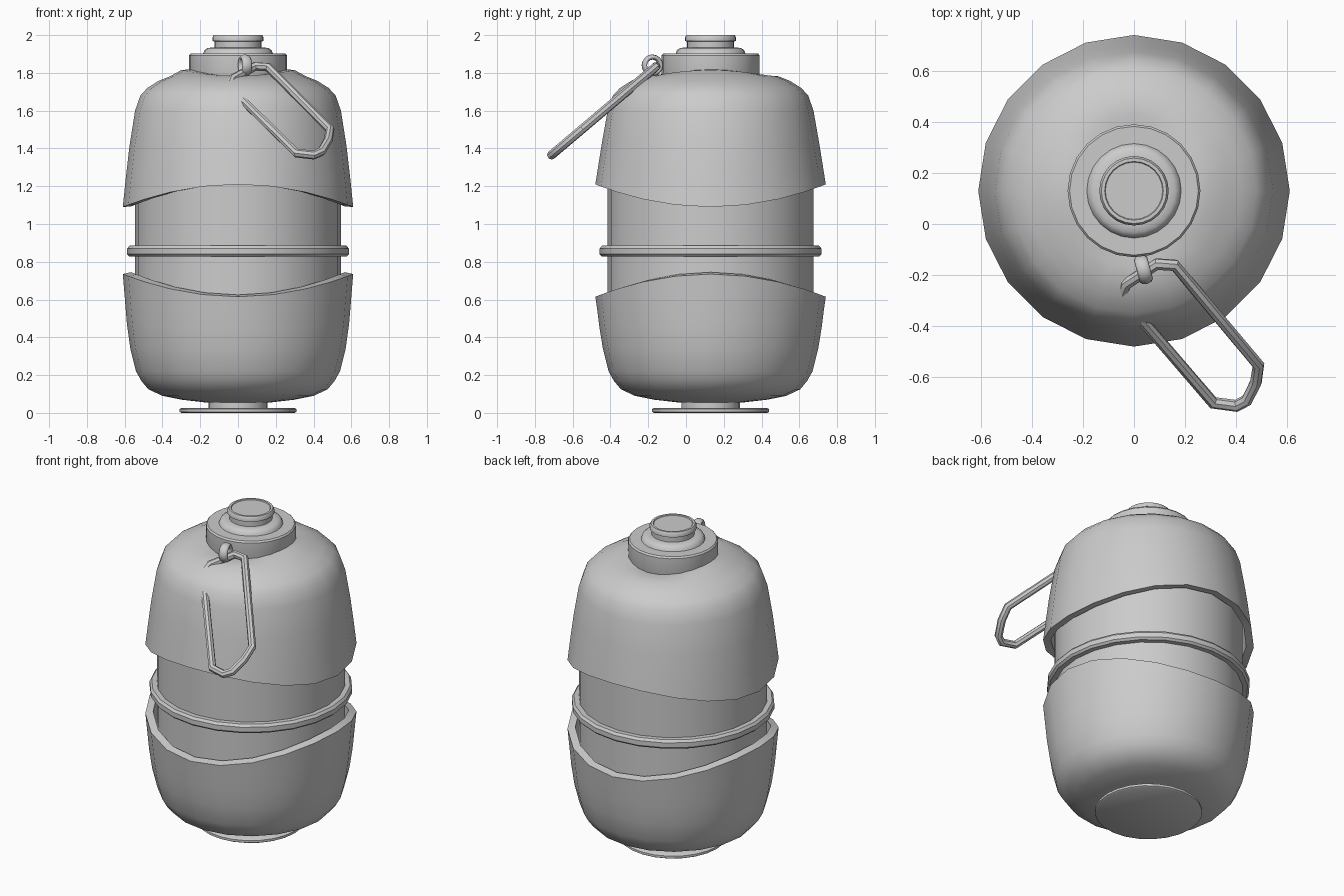
import bpy, bmesh, math
from mathutils import Vector

if "Cube" in bpy.data.objects:
    bpy.data.objects.remove(bpy.data.objects["Cube"])

CY = 0.13  # body axis sits slightly behind the origin


def smooth(ob, angle=38):
    bpy.ops.object.select_all(action='DESELECT')
    ob.select_set(True)
    bpy.context.view_layer.objects.active = ob
    bpy.ops.object.shade_smooth_by_angle(angle=math.radians(angle))


def lathe(name, profile, sides=20, closed=False, angle=38):
    """Spin (radius, z[, wave]) points; wave lifts z by wave*cos(2*angle)."""
    bm = bmesh.new()
    rings = []
    for p in profile:
        r, z, w = (*p, 0)[:3]
        ring = []
        for i in range(sides):
            a = 2 * math.pi * i / sides
            ring.append(bm.verts.new((r * math.cos(a), CY + r * math.sin(a),
                                      z + w * math.cos(2 * a))))
        rings.append(ring)
    pairs = list(zip(rings, rings[1:]))
    if closed:
        pairs.append((rings[-1], rings[0]))
    for a, b in pairs:
        for i in range(sides):
            j = (i + 1) % sides
            bm.faces.new((a[i], a[j], b[j], b[i]))
    bmesh.ops.remove_doubles(bm, verts=bm.verts, dist=1e-5)
    bmesh.ops.recalc_face_normals(bm, faces=bm.faces)
    me = bpy.data.meshes.new(name)
    bm.to_mesh(me)
    bm.free()
    ob = bpy.data.objects.new(name, me)
    bpy.context.collection.objects.link(ob)
    smooth(ob, angle)
    return ob


# Inner canister
lathe("canister", [(0, 0.33), (0.545, 0.33), (0.545, 1.5), (0, 1.5)], 24)

# Raised band around the canister
lathe("middle_band", [(0.54, 0.828), (0.575, 0.828), (0.587, 0.84), (0.587, 0.87),
                      (0.575, 0.885), (0.54, 0.885)], 24, closed=True)

# Upper shell with wavy lower rim
lathe("upper_shell", [
    (0.24, 1.80, 0.02), (0.30, 1.80, 0.015), (0.36, 1.782), (0.42, 1.758),
    (0.48, 1.72), (0.517, 1.68), (0.545, 1.60), (0.575, 1.42, -0.01),
    (0.595, 1.27, -0.035), (0.61, 1.15, -0.06), (0.565, 1.153, -0.06),
    (0.555, 1.28, -0.03), (0.53, 1.45), (0.50, 1.6), (0.40, 1.70), (0.24, 1.75)],
    20, closed=True)

# Lower shell with wavy upper rim
lathe("lower_shell", [
    (0, 0.05), (0.17, 0.055), (0.30, 0.07), (0.40, 0.09), (0.475, 0.125),
    (0.512, 0.17), (0.54, 0.22), (0.57, 0.34), (0.588, 0.46, 0.01),
    (0.60, 0.58, 0.035), (0.61, 0.675, 0.06), (0.565, 0.685, 0.06),
    (0.555, 0.56, 0.03), (0.53, 0.4), (0.49, 0.22), (0.38, 0.14), (0, 0.10)], 20)

# Foot disc and stem
lathe("foot", [(0, 0), (0.30, 0), (0.31, 0.006), (0.31, 0.02), (0.30, 0.026),
               (0.155, 0.026), (0.155, 0.07), (0, 0.07)], 24)

# Neck collar, step and cap
lathe("neck_collar", [(0, 1.76), (0.25, 1.76), (0.26, 1.80), (0.26, 1.892),
                      (0.252, 1.902), (0.185, 1.902), (0.178, 1.92), (0.162, 1.931),
                      (0.135, 1.935), (0, 1.935)], 24)
lathe("cap", [(0, 1.92), (0.125, 1.92), (0.125, 1.965), (0.136, 1.97), (0.136, 1.987),
              (0.128, 2.0), (0.115, 2.0), (0.112, 1.995), (0, 1.995)], 24)

# Clip loop hanging forward and to the right in a sloped plane
path = [(-0.047, -0.285), (-0.03, -0.235), (0.09, -0.157), (0.16, -0.162),
        (0.487, -0.552), (0.477, -0.62), (0.442, -0.69), (0.40, -0.712), (0.31, -0.70)]
cu = bpy.data.curves.new("clip_loop", 'CURVE')
cu.dimensions = '3D'
cu.bevel_depth = 0.024
cu.bevel_resolution = 2
sp = cu.splines.new('POLY')
sp.points.add(len(path) - 1)
for pt, (x, y) in zip(sp.points, path):
    pt.co = (x, y, 1.84 + 0.845 * (y + 0.15), 1)
sp.use_cyclic_u = True
clip = bpy.data.objects.new("clip_loop", cu)
bpy.context.collection.objects.link(clip)
bpy.ops.object.select_all(action='DESELECT')
clip.select_set(True)
bpy.context.view_layer.objects.active = clip
bpy.ops.object.convert(target='MESH')
smooth(bpy.context.view_layer.objects.active, 35)

# Small ring joining the clip to the collar
bpy.ops.mesh.primitive_torus_add(major_segments=16, minor_segments=8, major_radius=0.044,
                                 minor_radius=0.014, location=(0.037, -0.178, 1.84),
                                 rotation=(0, math.radians(90), math.radians(15)))
ring = bpy.context.object
ring.name = "clip_ring"
ring.scale = (1, 1, 1.9)
smooth(ring, 50)
